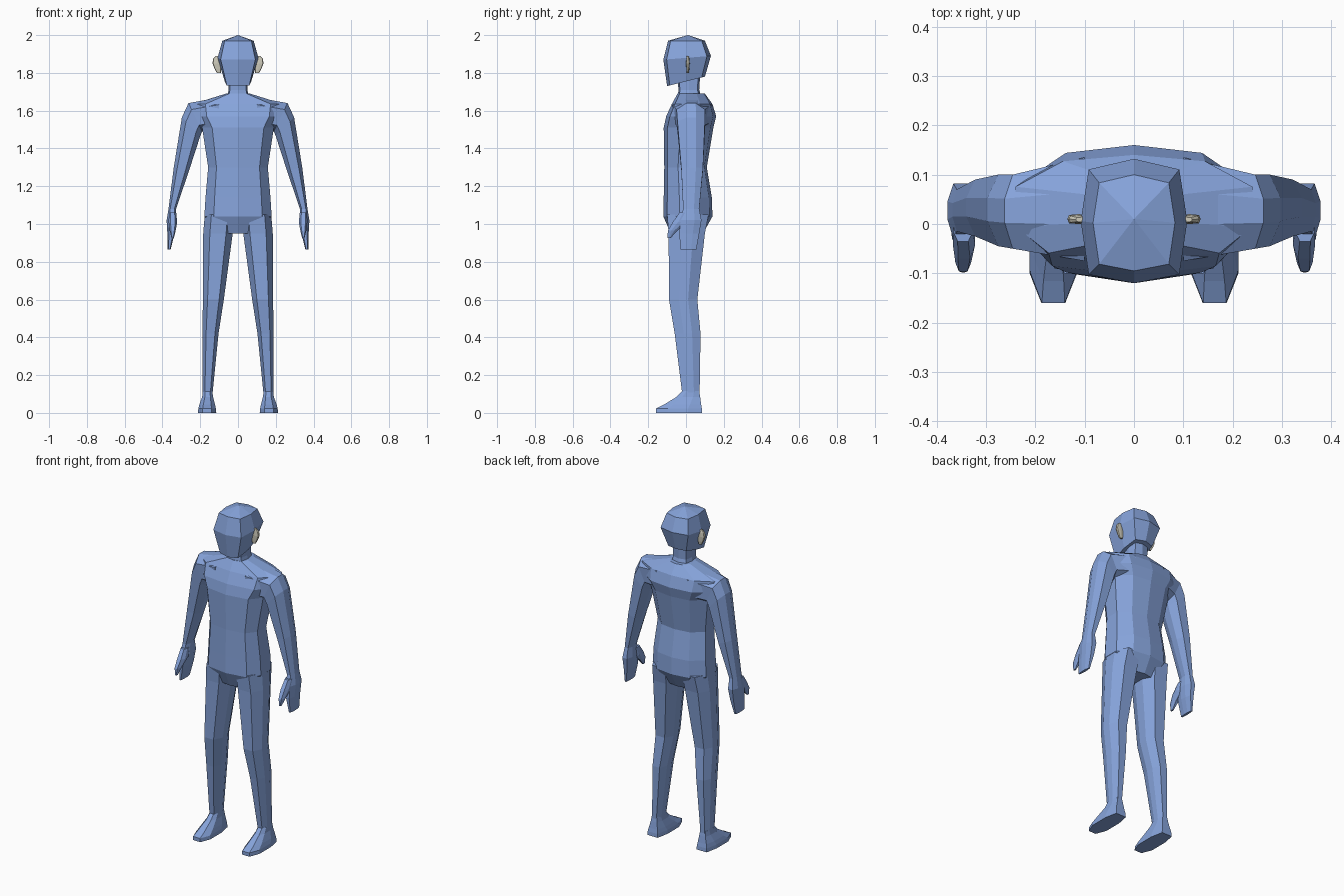
import bpy
import bmesh

default_cube = bpy.data.objects.get("Cube")
if default_cube:
    bpy.data.objects.remove(default_cube, do_unlink=True)


def make_material(name, colour):
    material = bpy.data.materials.new(name)
    material.use_nodes = True
    material.diffuse_color = colour
    shader = material.node_tree.nodes["Principled BSDF"]
    shader.inputs["Base Color"].default_value = colour
    shader.inputs["Roughness"].default_value = 0.8
    return material


body_blue = make_material("body blue", (0.24, 0.37, 0.71, 1))
ear_beige = make_material("ear beige", (0.62, 0.6, 0.5, 1))


def symmetric(half):
    """Complete a cross-section from its +x half, listed front to back."""
    return half + [(-u, v) for u, v in reversed(half) if u > 0]


# Cross-sections: u runs across, v runs front (-1) to back (+1)
HEAD_SECTION = symmetric([(0, -1), (0.85, -0.86), (1, 0), (0.85, 0.83), (0, 1)])
TORSO_SECTION = symmetric([(0, -1), (0.72, -0.85), (1, -0.35),
                           (1, 0.4), (0.6, 0.88), (0, 1)])
LIMB_SECTION = symmetric([(0.55, -1), (1, -0.3), (1, 0.35), (0.55, 1)])
FOOT_SECTION = symmetric([(0.5, -1), (1, -0.5), (1, 0.4), (0.7, 1)])


def loft(name, section, rings, material=body_blue, side=1):
    """Skin stacked rings given as (z, x_in, x_out, y_front, y_back,
    rise of the outer edge, rise of the back edge)."""
    bm = bmesh.new()
    loops = []
    for ring in rings:
        z, x_in, x_out, y_front, y_back, rise, tilt = (*ring, 0, 0)[:7]
        loop = []
        for u, v in section:
            s, t = (u + 1) / 2, (v + 1) / 2
            loop.append(bm.verts.new((
                side * (x_in + (x_out - x_in) * s),
                y_front + (y_back - y_front) * t,
                z + rise * s + tilt * t)))
        loops.append(loop)
    count = len(section)
    for lower, upper in zip(loops, loops[1:]):
        for i in range(count):
            j = (i + 1) % count
            bm.faces.new((lower[i], lower[j], upper[j], upper[i]))
    bm.faces.new(loops[0])
    bm.faces.new(loops[-1])
    bmesh.ops.remove_doubles(bm, verts=bm.verts, dist=0.0005)
    bmesh.ops.recalc_face_normals(bm, faces=bm.faces)
    mesh = bpy.data.meshes.new(name)
    bm.to_mesh(mesh)
    bm.free()
    mesh.materials.append(material)
    part = bpy.data.objects.new(name, mesh)
    bpy.context.collection.objects.link(part)
    return part


def centred(z, half_width, y_front, y_back, tilt=0):
    return (z, -half_width, half_width, y_front, y_back, 0, tilt)


# Torso from the crotch up to the base of the neck
loft("torso", TORSO_SECTION, [
    centred(0.95, 0.1, -0.08, 0.09),
    centred(1.04, 0.178, -0.12, 0.14),
    centred(1.14, 0.172, -0.118, 0.137),
    centred(1.3, 0.158, -0.115, 0.11),
    centred(1.51, 0.19, -0.118, 0.145),
    centred(1.57, 0.23, -0.105, 0.16),
    centred(1.635, 0.24, -0.075, 0.14),
    centred(1.69, 0.065, -0.045, 0.1),
])

# Neck
loft("neck", HEAD_SECTION, [
    centred(1.66, 0.06, -0.045, 0.085),
    centred(1.71, 0.05, -0.04, 0.07),
    centred(1.79, 0.052, -0.045, 0.075),
])

# Faceted head with a sloping jaw and a peaked crown
loft("head", HEAD_SECTION, [
    centred(1.73, 0.07, -0.1, 0.1, 0.05),
    centred(1.87, 0.108, -0.12, 0.132, 0.02),
    centred(1.97, 0.083, -0.095, 0.1),
    centred(2, 0, 0.01, 0.01),
])

for label, side in (("left", 1), ("right", -1)):
    # Arm from inside the chest, over the shoulder and down to the flat hand
    loft(label + "_arm", LIMB_SECTION, [
        (1.5, 0.1, 0.1, -0.075, 0.135, 0.17),
        (1.49, 0.19, 0.262, -0.05, 0.1, 0.15),
        (1.465, 0.2, 0.297, -0.045, 0.1, 0.1),
        (1.28, 0.26, 0.34, -0.025, 0.09, 0.02),
        (1.08, 0.328, 0.368, -0.015, 0.07),
        (1.02, 0.325, 0.378, -0.03, 0.082),
        (0.95, 0.335, 0.374, -0.035, 0.07),
        (0.865, 0.357, 0.372, -0.03, 0.055),
    ], side=side)

    # Thumb reaching forward and down
    loft(label + "_thumb", LIMB_SECTION, [
        (1.06, 0.327, 0.366, -0.035, 0.02),
        (1.01, 0.322, 0.367, -0.07, 0.01),
        (0.965, 0.33, 0.362, -0.096, -0.045),
        (0.925, 0.34, 0.352, -0.098, -0.082),
    ], side=side)

    # Leg
    loft(label + "_leg", LIMB_SECTION, [
        (1.05, 0.02, 0.176, -0.1, 0.12),
        (0.95, 0.028, 0.184, -0.092, 0.1),
        (0.6, 0.075, 0.186, -0.09, 0.06),
        (0.42, 0.103, 0.188, -0.06, 0.077),
        (0.1, 0.135, 0.187, -0.02, 0.072),
    ], side=side)

    # Foot with a tapered toe
    loft(label + "_foot", FOOT_SECTION, [
        (0, 0.115, 0.212, -0.16, 0.085),
        (0.022, 0.117, 0.21, -0.16, 0.084),
        (0.045, 0.122, 0.204, -0.115, 0.08),
        (0.085, 0.132, 0.19, -0.05, 0.075),
        (0.115, 0.136, 0.186, -0.02, 0.07),
    ], side=side)

    # Thin rounded ear
    loft(label + "_ear", HEAD_SECTION, [
        (1.8, 0.09, 0.112, 0.004, 0.014),
        (1.82, 0.09, 0.123, 0.002, 0.018),
        (1.85, 0.09, 0.135, 0, 0.02),
        (1.875, 0.09, 0.132, 0.002, 0.018),
        (1.89, 0.09, 0.118, 0.004, 0.014),
    ], material=ear_beige, side=side)
